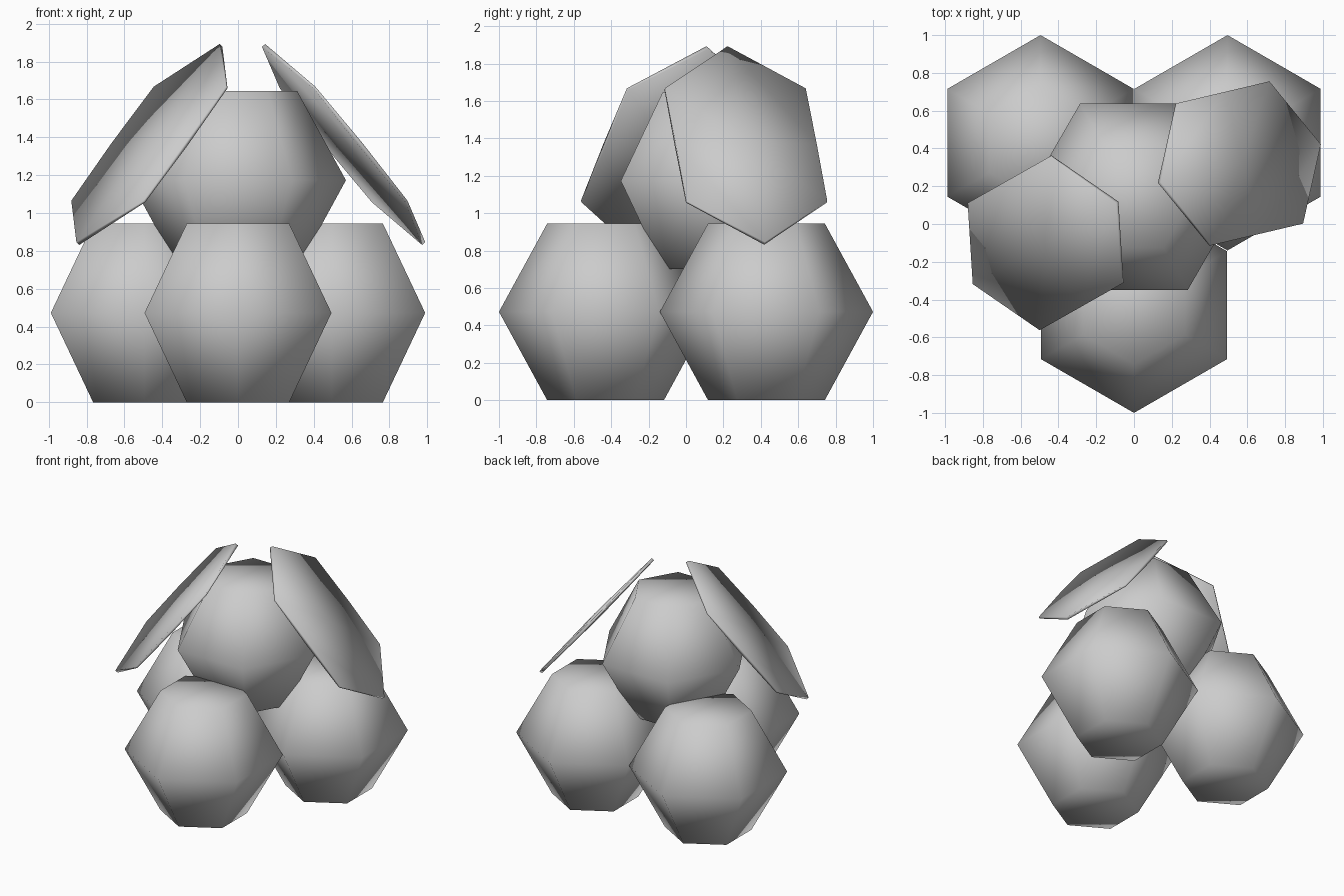
import bpy
from math import sin, cos, pi, radians
from mathutils import Matrix, Vector

if "Cube" in bpy.data.objects:
    bpy.data.objects.remove(bpy.data.objects["Cube"])

RADIUS, CAP, HALF = 0.57, 0.312, 0.4725


def ball(name, loc, turn=0.0, cap=CAP):
    """Six-sided low-poly ball: cap ring, equator, cap ring."""
    verts = []
    for r, z in ((cap, -HALF), (RADIUS, 0), (cap, HALF)):
        for i in range(6):
            a = turn + pi / 2 + i * pi / 3
            verts.append((r * cos(a), r * sin(a), z))
    faces = [tuple(range(5, -1, -1)), tuple(range(12, 18))]
    for k in (0, 6):
        for i in range(6):
            j = (i + 1) % 6
            faces.append((k + i, k + j, k + j + 6, k + i + 6))
    mesh = bpy.data.meshes.new(name)
    mesh.from_pydata(verts, [], faces)
    mesh.shade_smooth()
    obj = bpy.data.objects.new(name, mesh)
    obj.location = loc
    bpy.context.collection.objects.link(obj)
    return obj


def plate(name, loc, azimuth):
    """A ball squashed into a thin hexagonal leaf, tilted outwards."""
    az, tilt = radians(azimuth), radians(50.3)
    out = Vector((cos(az), sin(az), 0))
    up = Vector((0, 0, 1))
    slope = -out * cos(tilt) + up * sin(tilt)
    normal = out * sin(tilt) + up * cos(tilt)
    side = slope.cross(normal)
    rot = Matrix((slope, normal, side)).transposed()
    obj = ball(name, (0, 0, 0), cap=0.328)
    size = Matrix.Diagonal((0.68 / 0.4935, 0.04, 0.387 / HALF))
    obj.data.transform((rot @ size).to_4x4())
    obj.location = loc


# Three balls on the ground and one stacked on top
ball("front_ball", (0, -0.43, HALF))
ball("back_left_ball", (-0.495, 0.43, HALF))
ball("back_right_ball", (0.495, 0.43, HALF))
ball("top_ball", (0, 0.145, 1.173), turn=pi / 6)

# Two leaning leaves either side of the top ball
plate("left_leaf", (-0.468, -0.1, 1.362), 209.5)
plate("right_leaf", (0.558, 0.32, 1.362), 13.3)
